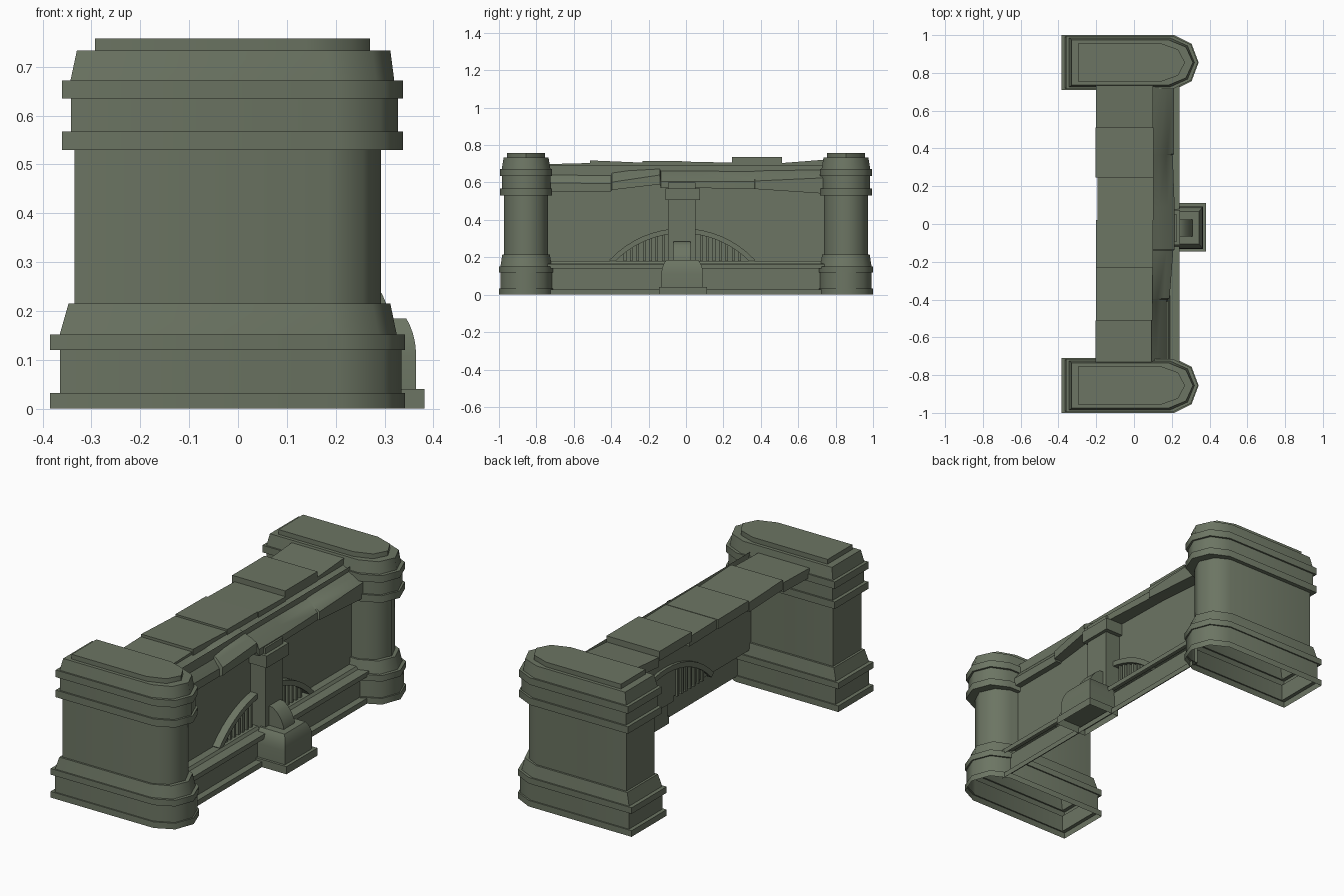
import bpy, bmesh, math

if "Cube" in bpy.data.objects:
    bpy.data.objects.remove(bpy.data.objects["Cube"])

stone = bpy.data.materials.new("grey_green_stone")
stone.diffuse_color = (0.15, 0.178, 0.125, 1)
stone.use_nodes = True
stone.node_tree.nodes["Principled BSDF"].inputs["Base Color"].default_value = stone.diffuse_color


def finish(name, bm, smooth=0):
    bmesh.ops.recalc_face_normals(bm, faces=bm.faces)
    me = bpy.data.meshes.new(name)
    bm.to_mesh(me)
    bm.free()
    me.materials.append(stone)
    ob = bpy.data.objects.new(name, me)
    bpy.context.collection.objects.link(ob)
    if smooth:
        bpy.ops.object.select_all(action='DESELECT')
        ob.select_set(True)
        bpy.context.view_layer.objects.active = ob
        bpy.ops.object.shade_smooth_by_angle(angle=math.radians(smooth))
    return ob


def loft(name, rings, closed=True, cap_start=False, cap_end=False, smooth=0):
    """Skin a list of equally long point rings."""
    bm = bmesh.new()
    rows = [[bm.verts.new(p) for p in r] for r in rings]
    n = len(rows[0])
    for a, b in zip(rows, rows[1:]):
        for i in range(n if closed else n - 1):
            j = (i + 1) % n
            bm.faces.new((a[i], a[j], b[j], b[i]))
    if cap_start:
        bm.faces.new(rows[0][::-1])
    if cap_end:
        bm.faces.new(rows[-1])
    return finish(name, bm, smooth)


def rect(x0, x1, y0, y1, z):
    return [(x0, y0, z), (x1, y0, z), (x1, y1, z), (x0, y1, z)]


def box(name, x0, x1, y0, y1, z0, z1, bottom=True):
    return loft(name, [rect(x0, x1, y0, y1, z0), rect(x0, x1, y0, y1, z1)],
                cap_start=bottom, cap_end=True)


# End piers: stepped hollow shells with a rounded nose
levels = [  # z, back x, nose x, half width
    (0, -.385, .342, .145), (.032, -.385, .342, .145),
    (.032, -.365, .335, .138), (.12, -.365, .335, .138),
    (.12, -.385, .342, .145), (.152, -.385, .342, .145),
    (.152, -.365, .325, .137), (.215, -.347, .312, .127),
    (.215, -.335, .293, .117), (.53, -.335, .293, .117),
    (.53, -.36, .338, .139), (.567, -.36, .338, .139),
    (.567, -.342, .328, .13), (.635, -.342, .328, .13),
    (.635, -.36, .338, .139), (.672, -.36, .338, .139),
    (.672, -.343, .32, .13), (.733, -.33, .312, .12),
    (.733, -.293, .27, .102), (.758, -.293, .27, .102)]


def pier_ring(z, xb, xf, h, cy):
    xs = xf - .108 if h == .117 else xf - .13
    prof = [(xb, -h), (xs, -h), (xf - .037, -.68 * h), (xf, 0),
            (xf - .037, .68 * h), (xs, h), (xb, h)]
    return [(x, cy + y, z) for x, y in prof]


for side, cy in (("left", -.855), ("right", .855)):
    loft("pier_" + side, [pier_ring(*l, cy) for l in levels],
         cap_end=True, smooth=52)

# Recessed wall, overhanging ledge and plinth below it
WX = .14
loft("wall", [[(WX, y, .178), (WX, y, .69)] for y in (-.745, .745)], closed=False)
ledge = [(.24, .14), (.24, .165), (.19, .167), (.18, .18), (WX, .18)]
plinth = [(.24, 0), (.24, .028), (.205, .028), (.205, .142)]
for name, prof in (("ledge", ledge), ("plinth", plinth)):
    loft(name, [[(x, y, z) for x, z in prof] for y in (-.74, .74)], closed=False)

# Roof slabs at slightly uneven heights
slabs = [(-.745, -.512, .698, .704, -.205, .092), (-.512, -.232, .718, .706, -.202, .097),
         (-.232, .02, .716, .713, -.2, .1), (.02, .245, .711, .706, -.192, .104),
         (.245, .512, .736, .736, -.205, .102), (.512, .745, .704, .722, -.202, .1)]
for k, (y0, y1, za, zb, x0, x1) in enumerate(slabs):
    rings = [[(x0, y, z - .05), (x1, y, z - .05), (x1, y, z), (x0, y, z)]
             for y, z in ((y0, za), (y1, zb))]
    loft(f"roof_slab_{k + 1}", rings, cap_start=True, cap_end=True)

# Uneven eave sloping from the roof to the wall front
eave = [  # y, front x, front top z, front bottom z
    (-.745, .172, .598, .553), (-.4, .172, .594, .553), (-.395, .188, .602, .56),
    (-.14, .208, .64, .59), (-.135, .215, .605, .57), (.09, .215, .605, .57),
    (.365, .205, .605, .565), (.37, .212, .608, .565), (.745, .212, .625, .54)]
rings = []
for y, x, zt, zb in eave:
    slope = [(.09 + (x - .09) * t, y, zt + (.692 - zt) * (1 - t) ** .85)
             for t in (0, .35, .7, 1)]
    rings.append(slope + [(x, y, zb), (WX, y, zb)])
loft("eave", rings, closed=False, smooth=35)

# Arched grille on the wall
CY, R = -.02, .532
CZ = .355 - R
a_max = math.asin(.39 / R)
arc = []
for i in range(17):
    a = -a_max + 2 * a_max * i / 16
    s, c = math.sin(a), math.cos(a)
    ro, ri = R, R - .027
    arc.append([(.125, CY + ri * s, CZ + ri * c), (.18, CY + ri * s, CZ + ri * c),
                (.18, CY + ro * s, CZ + ro * c), (.125, CY + ro * s, CZ + ro * c)])
loft("arch_band", arc, cap_start=True, cap_end=True)
for i in range(-9, 10):
    d = i * .034
    if abs(d) > .08:
        top = CZ + math.sqrt((R - .02) ** 2 - d * d)
        box("grille_bar", .13, .165, CY + d - .007, CY + d + .007, .17, top)

# Central column with capital
box("column", WX, .225, -.095, .052, .15, .6)
box("column_capital", WX, .243, -.11, .075, .505, .568)

# Pedestal in front: hollow foot, rounded body and small round-topped block
box("pedestal_foot", .2, .382, -.145, .112, 0, .04, bottom=False)
body = [(.04, 0), (.11, 0), (.135, .003), (.155, .009), (.172, .017), (.185, .026)]
loft("pedestal_body", [rect(.2, .365 - d * .8, CY - .112 + d, CY + .112 - d, z)
                       for z, d in body], cap_end=True, smooth=40)
block = [(.22, .17), (.312, .17), (.31, .2), (.295, .235), (.272, .265), (.245, .285), (.22, .285)]
loft("pedestal_block", [[(x, y, z) for x, z in block] for y in (-.066, .025)],
     cap_start=True, cap_end=True, smooth=40)
